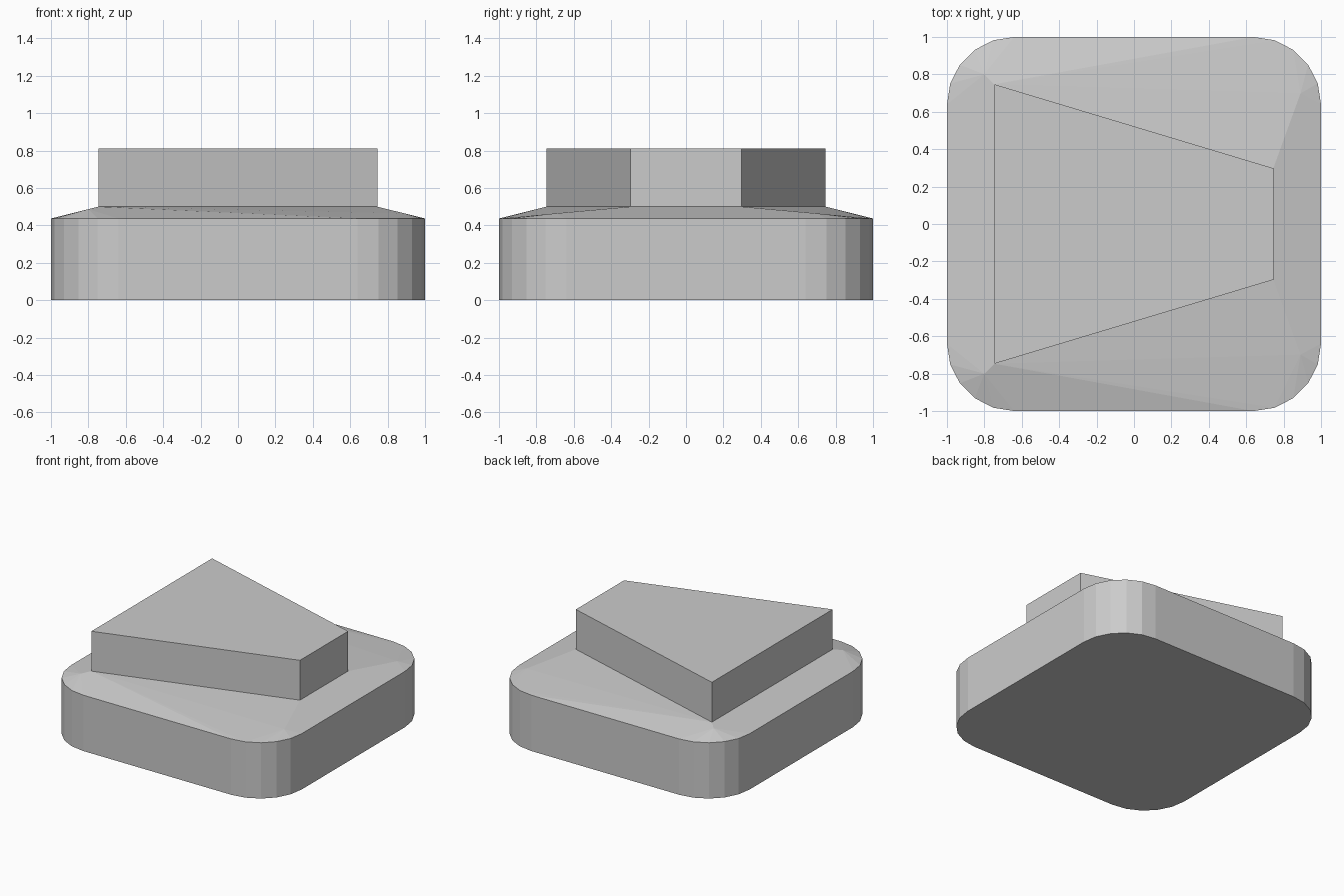
import bpy
import bmesh
from math import cos, sin, pi

if "Cube" in bpy.data.objects:
    bpy.data.objects.remove(bpy.data.objects["Cube"])

grey = bpy.data.materials.new("plain_grey")
grey.use_nodes = True
grey.diffuse_color = (0.6, 0.6, 0.6, 1)
grey.node_tree.nodes["Principled BSDF"].inputs["Base Color"].default_value = grey.diffuse_color

RIM, SHOULDER, TOP = 0.437, 0.5, 0.812
HALF, RADIUS, STEPS = 1.0, 0.36, 5
WEDGE = [(-0.747, -0.747), (0.745, -0.298), (0.745, 0.298), (-0.747, 0.747)]


def add_object(name, bm):
    bmesh.ops.recalc_face_normals(bm, faces=bm.faces)
    mesh = bpy.data.meshes.new(name)
    bm.to_mesh(mesh)
    bm.free()
    mesh.materials.append(grey)
    obj = bpy.data.objects.new(name, mesh)
    bpy.context.collection.objects.link(obj)


def on_top(face, z):
    return all(abs(v.co.z - z) < 1e-4 for v in face.verts)


# Rounded square base whose sloped shoulder rises to the wedge outline
bm = bmesh.new()
for quarter in range(4):
    a0 = quarter * pi / 2
    cx = (HALF - RADIUS) * (1 if quarter in (0, 3) else -1)
    cy = (HALF - RADIUS) * (1 if quarter < 2 else -1)
    for i in range(STEPS + 1):
        a = a0 + i * pi / 2 / STEPS
        for z in (0, RIM):
            bm.verts.new((cx + RADIUS * cos(a), cy + RADIUS * sin(a), z))
for x, y in WEDGE:
    bm.verts.new((x, y, SHOULDER))
    # ridge end where the corner fan meets, between wedge corner and square corner
    t = 0.43 if x > 0 else 0.79
    sx, sy = (1 if x > 0 else -1), (1 if y > 0 else -1)
    bm.verts.new((sx + (x - sx) * t, sy + (y - sy) * t, RIM + (SHOULDER - RIM) * t))
bmesh.ops.convex_hull(bm, input=bm.verts)
bmesh.ops.dissolve_limit(bm, angle_limit=0.005, verts=bm.verts, edges=bm.edges)
caps = [f for f in bm.faces if on_top(f, SHOULDER)]
bmesh.ops.recalc_face_normals(bm, faces=bm.faces)
bmesh.ops.delete(bm, geom=caps, context='FACES')
add_object("rounded_base", bm)

# Tapered wedge block standing on the shoulder, open underneath
bm = bmesh.new()
low = [bm.verts.new((x, y, SHOULDER)) for x, y in WEDGE]
high = [bm.verts.new((x, y, TOP)) for x, y in WEDGE]
bm.faces.new(high)
for i in range(4):
    j = (i + 1) % 4
    bm.faces.new((low[i], low[j], high[j], high[i]))
add_object("wedge_block", bm)
